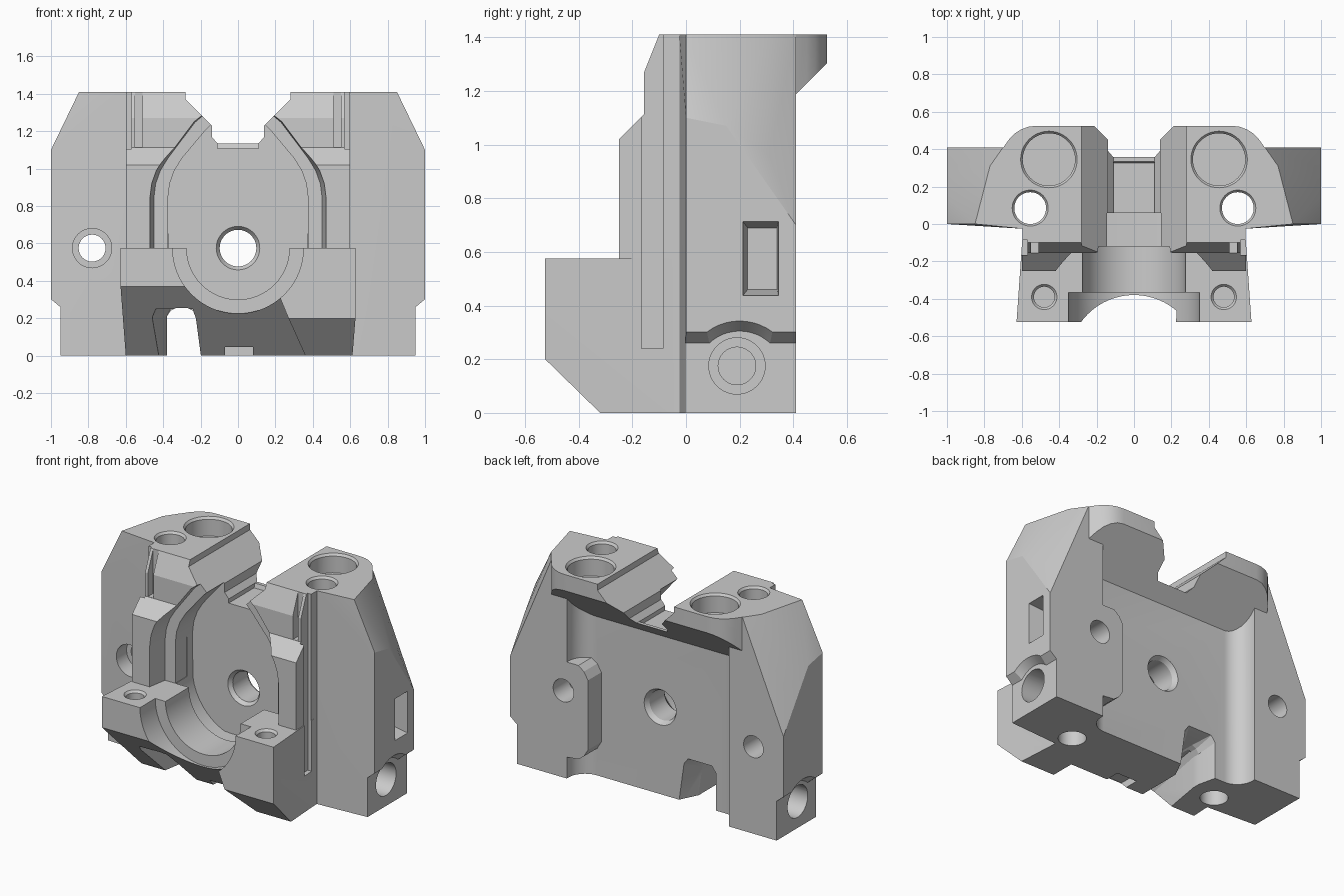
import bpy, bmesh
from math import sin, cos, pi, radians

if "Cube" in bpy.data.objects:
    bpy.data.objects.remove(bpy.data.objects["Cube"])

metal = bpy.data.materials.new("plain_grey")
metal.use_nodes = True
GREY = (0.6, 0.6, 0.6, 1)
metal.diffuse_color = GREY
metal.node_tree.nodes["Principled BSDF"].inputs["Base Color"].default_value = GREY


def hull(name, pts):
    """Convex solid around the points."""
    bm = bmesh.new()
    for p in pts:
        bm.verts.new(p)
    bmesh.ops.convex_hull(bm, input=bm.verts)
    bmesh.ops.delete(bm, geom=[v for v in bm.verts if not v.link_faces], context='VERTS')
    bmesh.ops.dissolve_limit(bm, angle_limit=0.01, verts=bm.verts, edges=bm.edges)
    bmesh.ops.recalc_face_normals(bm, faces=bm.faces)
    me = bpy.data.meshes.new(name)
    bm.to_mesh(me)
    bm.free()
    ob = bpy.data.objects.new(name, me)
    bpy.context.collection.objects.link(ob)
    me.materials.append(metal)
    return ob


def place(axis, a, b, t):
    return {'x': (t, a, b), 'y': (a, t, b), 'z': (a, b, t)}[axis]


def prism(name, axis, poly, lo, hi, poly2=None):
    """Convex outline pulled along an axis, optionally to a second outline."""
    return hull(name, [place(axis, a, b, lo) for a, b in poly]
                + [place(axis, a, b, hi) for a, b in (poly2 or poly)])


def box(name, x, y, z):
    return prism(name, 'z', [(i, j) for i in x for j in y], *z)


def ring(a, b, r, n=48):
    return [(a + r * cos(2 * pi * i / n), b + r * sin(2 * pi * i / n)) for i in range(n)]


def both(pts):
    """Mirror outline points in x."""
    return [(s * p[0], *p[1:]) for p in pts for s in (1, -1)]


def combine(target, tool, mode):
    m = target.modifiers.new(mode, 'BOOLEAN')
    m.operation, m.object, m.solver = mode, tool, 'EXACT'
    bpy.ops.object.select_all(action='DESELECT')
    bpy.context.view_layer.objects.active = target
    target.select_set(True)
    bpy.ops.object.modifier_apply(modifier=m.name)
    bpy.data.objects.remove(tool)


# Wide body with sloping shoulders and cut back corners
body = hull("housing_body", both([
    (1, 0, 0), (1, .41, 0), (1, 0, 1.1), (1, .15, 1.07), (1, .41, .7), (.962, .31, .96), (.85, 0, 1.41),
    (.77, .31, 1.41), (.7, .41, 1.41), (.7, .41, 1.19), (.6, -.025, 0), (.6, -.025, 1.41)]))


def add(tool):
    combine(body, tool, 'UNION')


def cut(tool):
    combine(body, tool, 'DIFFERENCE')


# Recess in the back with rounded inner corners and a sloping roof, and the boss on one pillar
R = .12
inner = [(x, y) for x, y in ring(-.6 + R, .27 + R, R) + ring(.585 - R, .27 + R, R) if y <= .27 + R + .001]
inner += [(-.6, .45), (.585, .45)]
cut(hull("back_recess", [(x, y, z) for x, y in inner for z in (-.1, y + .78)]))
boss = [(.7, .13), (.5, .15), (.46, .18), (.43, .23), (.43, .69), (.46, .74), (.5, .77), (.7, .77)]
add(prism("back_boss", 'y', boss, .2, .41))

# Overhanging top lip with rounded corners and a sloping underside
corner = [(.768, .31), (.698, .41), (.67, .45), (.64, .482), (.605, .505), (.565, .52), (.52, .525)]
add(hull("top_lip", both([(x, y, z) for x, y in corner for z in (1.41, y + .778)])))

# Front core, cheeks and lower jaw
add(prism("front_core", 'x', [(.1, 0), (-.156, 0), (-.156, 1.27), (-.1, 1.41), (.1, 1.41)], -.595, .595))
for s in (1, -1):
    add(prism("cheek", 'x', [(-.1, .3), (-.25, .3), (-.25, 1.02), (-.155, 1.115), (-.1, 1.115)], s * .3, s * .6))
add(hull("lower_jaw", [(s * x, y, z) for s in (1, -1) for x, y, z in (
    (.628, -.525, .575), (.628, -.525, .37), (.6, -.154, 0), (.595, -.05, 0), (.595, -.05, .575))]))
add(hull("jaw_foot", [
    (.628, -.525, .4), (.628, -.525, .2), (.612, -.32, 0), (.595, -.06, 0), (.595, -.06, .4),
    (.36, -.06, 0), (.36, -.32, 0), (.27, -.525, .2), (.2, -.525, .37), (.3, -.06, .4)]))

# Pear-shaped cavity with a stepped rim
def pear(k):
    arc = [(x, z) for x, z in ring(0, .6, .375 + k) if z < .6]
    return arc + both([(.375 + k, .84), (.365 + k, .92), (.34 + k, .99), (.3 + k, 1.055),
                       (.17 + k * .8, 1.21 + k * .5), (.1, 1.28 + k)])

def above(k):
    return [p for p in pear(k) if p[1] > .6] + both([(.375 + k, .575)])

bowl = [(x, max(z, .25)) for x, z in pear(0)]
cut(prism("cavity", 'y', bowl, -.12, .06))
cut(prism("cavity_mouth", 'y', above(0), -.3, 0))
cut(prism("rim_step", 'y', above(.105), -.3, -.12, above(.075)))

# Half-round bearing seat in the jaw
def seat(r):
    return [(x, z) for x, z in ring(0, .575, r, 64) if z < .576] + [(r, .8), (-r, .8)]

cut(prism("seat_outer", 'y', seat(.35), -.6, -.365))
cut(prism("seat_inner", 'y', seat(.275), -.5, 0))

# V-shaped notch across the top, with a low ridge at the back of its floor
cut(prism("top_notch", 'y', both([(.28, 1.5), (.28, 1.37), (.13, 1.22)]), -.6, .6))
cut(prism("notch_floor", 'y', both([(.14, 1.3), (.14, 1.17), (.11, 1.135)]), -.6, .6))
cut(prism("notch_trough", 'x', [(-.2, 1.107), (.325, 1.107), (.335, 1.14), (-.2, 1.14)], -.11, .11))

for s in (1, -1):
    # Upright grooves in the sides and front of the core
    cut(box("side_groove", (s * .57, s * .7), (-.165, -.085), (.24, 1.5)))
    cut(box("front_groove", (s * .51, s * .55), (-.2, -.1), (1.115, 1.5)))
    # Holes in the top, jaw and sides
    cut(prism("top_pocket", 'z', ring(s * .455, .345, .14), 1.285, 1.5))
    cut(prism("top_pocket_bevel", 'z', ring(s * .455, .345, .14), 1.395, 1.415, ring(s * .455, .345, .155)))
    cut(prism("upright_bore", 'z', ring(s * .555, .085, .085), -.1, 1.5))
    cut(prism("upright_bevel", 'z', ring(s * .555, .085, .085), 1.395, 1.415, ring(s * .555, .085, .1)))
    cut(prism("jaw_hole", 'z', ring(s * .48, -.39, .055), .43, .7))
    cut(prism("jaw_hole_bevel", 'z', ring(s * .48, -.39, .055), .56, .58, ring(s * .48, -.39, .072)))
    # Stepped lower side with an arch over the side bore
    cut(prism("side_step", 'x', [(-.1, -.1), (-.1, .26), (.6, .26), (.6, -.1)], s * .95, s * 1.01,
              [(-.1, -.1), (-.1, .31), (.6, .31), (.6, -.1)]))
    cut(prism("side_arch", 'x', ring(.2, .14, .165), s * .95, s * 1.01, ring(.2, .14, .21)))
    cut(prism("side_bore", 'x', ring(.19, .175, .105), s * .75, s * 1.1))
    cut(prism("side_bore_deep", 'x', ring(.19, .175, .07), s * .66, s * 1.1))

# Slot in one side
cut(prism("side_slot", 'x', [(y, z) for y in (.23, .34) for z in (.46, .69)], .88, 1.01,
          [(y, z) for y in (.21, .345) for z in (.435, .715)]))

# Holes running front to back
wide, thin = ring(0, .575, .12), ring(0, .575, .098)
cut(prism("centre_bore", 'y', thin, -.1, .6))
cut(prism("centre_bevel_front", 'y', thin, .085, .055, wide))
cut(prism("centre_bevel_back", 'y', thin, .24, .275, wide))
cut(prism("pillar_bore", 'y', ring(-.78, .575, .072), -.1, .6))
cut(prism("pillar_counterbore", 'y', ring(-.78, .575, .105), -.1, .1))
cut(prism("boss_hole", 'y', ring(.61, .575, .075), .25, .6))

# Arched passage through the base, widening to both ends, and a small keyway
arch = [(-.38, -.1), (-.38, .21), (-.36, .24), (-.33, .255), (-.27, .255), (-.24, .24), (-.225, .2), (-.185, -.1)]
cut(prism("base_passage", 'y', arch, -.6, .6))
cut(prism("passage_flare", 'y', [(-.47, -.1), (-.5, .2), (-.47, .25), (-.24, .25), (-.2, -.1)], -.6, .1,
          [(-.38, -.1), (-.38, .21), (-.36, .25), (-.24, .25), (-.2, -.1)]))
cut(prism("passage_back_flare", 'y', arch, .15, .28,
          [(-.41, -.1), (-.41, .25), (-.38, .29), (-.2, .29), (-.17, .25), (-.12, -.1)]))
cut(box("keyway", (-.07, .08), (-.2, -.06), (-.1, .05)))

# Smooth the round parts, keep edges crisp
bpy.ops.object.select_all(action='DESELECT')
body.select_set(True)
bpy.context.view_layer.objects.active = body
bpy.ops.object.shade_smooth_by_angle(angle=radians(18))
